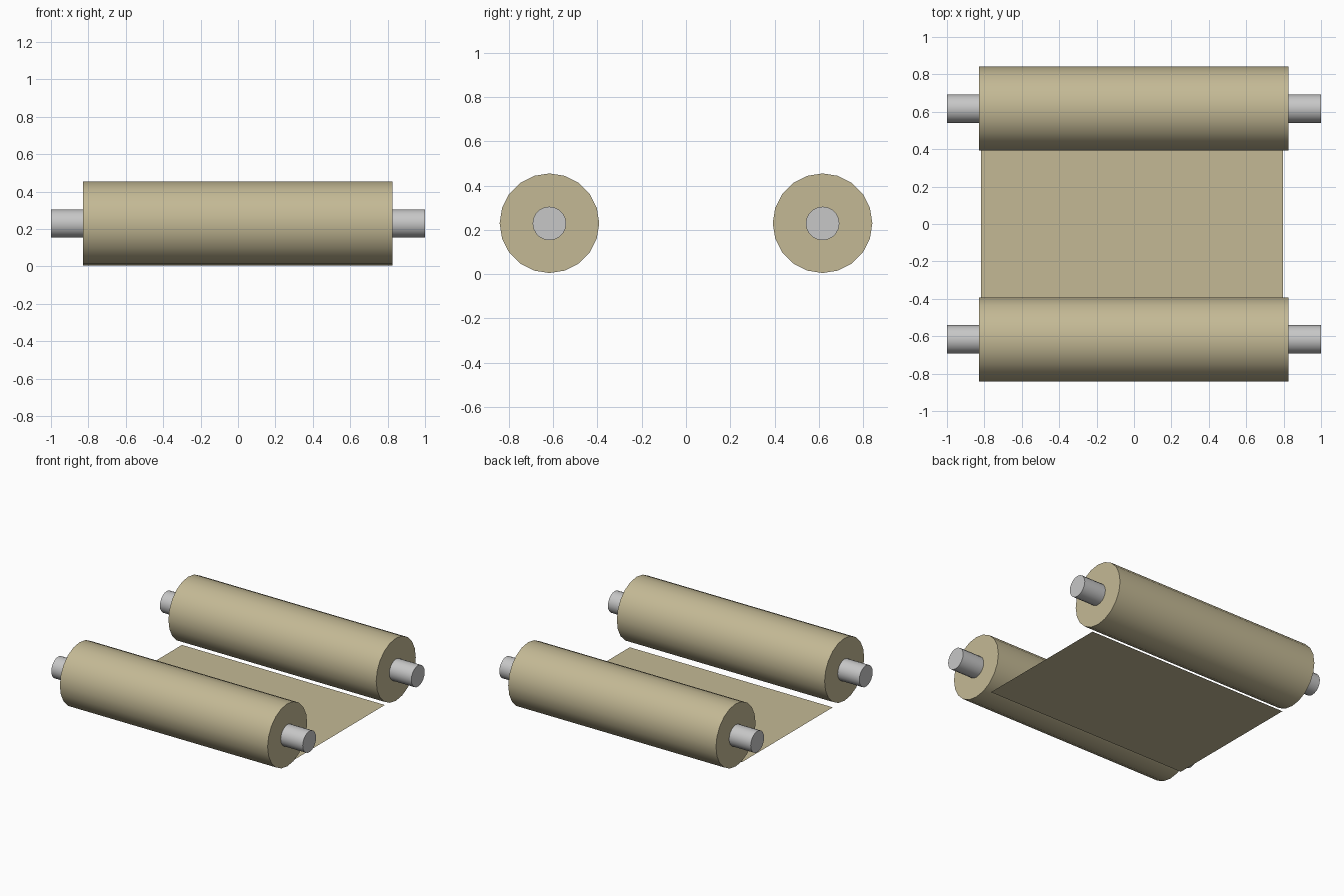
import bpy, math
from mathutils import Matrix

if "Cube" in bpy.data.objects:
    bpy.data.objects.remove(bpy.data.objects["Cube"])


def material(name, rgb):
    m = bpy.data.materials.new(name)
    m.diffuse_color = (*rgb, 1.0)
    m.use_nodes = True
    m.node_tree.nodes["Principled BSDF"].inputs["Base Color"].default_value = m.diffuse_color
    return m


PAPER = material("beige_paper", (0.55, 0.485, 0.30))
METAL = material("grey_metal", (0.57, 0.57, 0.57))


def cylinder_x(name, x0, x1, y, z, radius, mat, sides=20):
    """Smooth-sided cylinder lying along x."""
    bpy.ops.mesh.primitive_cylinder_add(vertices=sides, radius=radius, depth=x1 - x0)
    ob = bpy.context.object
    ob.name = name
    ob.data.transform(Matrix.Rotation(math.pi / 2, 4, 'Y'))
    ob.location = ((x0 + x1) / 2, y, z)
    ob.data.materials.append(mat)
    bpy.ops.object.shade_smooth_by_angle(angle=math.radians(35))
    return ob


# Two wound rolls, each on a rod
for label, side in (("front", -1), ("back", 1)):
    y = side * 0.617
    cylinder_x(label + "_roll", -0.828, 0.825, y, 0.23, 0.225, PAPER)
    cylinder_x(label + "_rod", -1.0, 1.0, y, 0.229, 0.076, METAL)

# Flat unrolled sheet lying under both rolls
bpy.ops.mesh.primitive_plane_add(size=1)
sheet = bpy.context.object
sheet.name = "sheet"
sheet.data.transform(Matrix.Diagonal((1.615, 1.03, 1, 1)))
sheet.location = (-0.01, 0.015, 0.0)
sheet.data.materials.append(PAPER)
